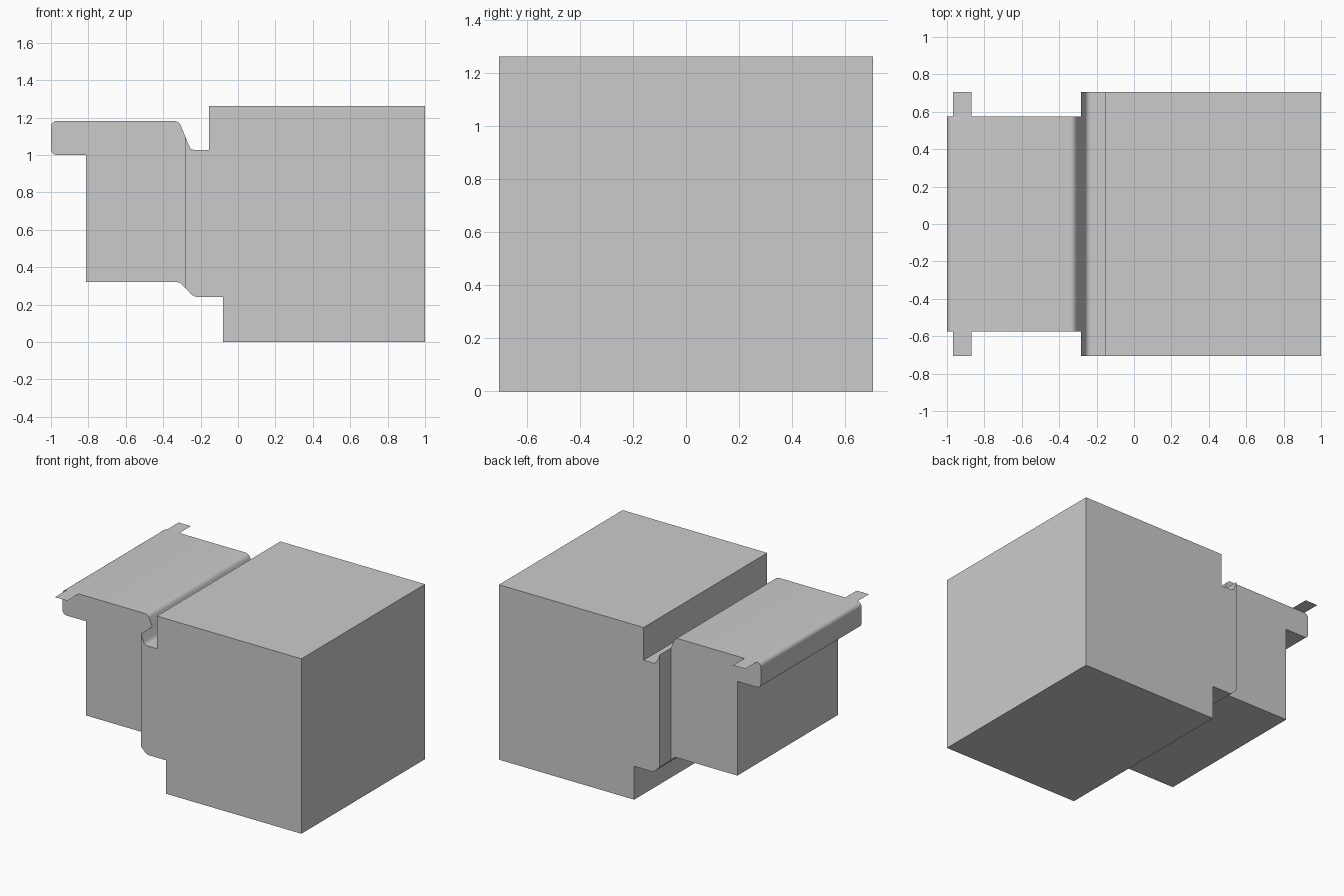
import bpy, bmesh, math
from mathutils import Vector

if "Cube" in bpy.data.objects:
    bpy.data.objects.remove(bpy.data.objects["Cube"])

WIDE, NARROW, STEP_X = 0.705, 0.575, -0.283
TOP_Z, LOW_Z = 1.101, 0.289      # where the profile crosses the width step


def fillet(corners, seg=6):
    """Round each (x, z, tangent_length) corner with a circular arc."""
    out = []
    for i, c in enumerate(corners):
        p = Vector(c[:2])
        if len(c) < 3:
            out.append(p)
            continue
        d0 = (Vector(corners[i - 1][:2]) - p).normalized()
        d1 = (Vector(corners[(i + 1) % len(corners)][:2]) - p).normalized()
        a, b = p + d0 * c[2], p + d1 * c[2]
        w = math.sin(d0.angle(d1) / 2)
        for k in range(seg + 1):
            u = k / seg
            k0, k1, k2 = (1 - u) ** 2, 2 * w * u * (1 - u), u * u
            out.append((a * k0 + p * k1 + b * k2) / (k0 + k1 + k2))
    return out


def finish(name, bm):
    mesh = bpy.data.meshes.new(name)
    bm.to_mesh(mesh)
    bm.free()
    obj = bpy.data.objects.new(name, mesh)
    bpy.context.collection.objects.link(obj)
    bpy.ops.object.select_all(action='DESELECT')
    bpy.context.view_layer.objects.active = obj
    obj.select_set(True)
    bpy.ops.object.shade_smooth_by_angle(angle=math.radians(25))


def extrude(bm, pts, half):
    """Extrude an x-z profile across y, leaving the joint at STEP_X open."""
    front = [bm.verts.new((p.x, -half, p.y)) for p in pts]
    back = [bm.verts.new((p.x, half, p.y)) for p in pts]
    bm.faces.new(front)
    bm.faces.new(back[::-1])
    for i in range(len(pts)):
        j = (i + 1) % len(pts)
        if abs(pts[i].x - STEP_X) < 1e-5 and abs(pts[j].x - STEP_X) < 1e-5:
            continue
        bm.faces.new((front[i], back[i], back[j], front[j]))


def quad(bm, coords):
    bm.faces.new([bm.verts.new(c) for c in coords])


# Wide main body with the top groove and bottom step
bm = bmesh.new()
extrude(bm, fillet([(1, 0), (1, 1.263), (-0.155, 1.263), (-0.155, 1.027),
                    (-0.252, 1.027, 0.02), (STEP_X, TOP_Z), (STEP_X, LOW_Z),
                    (-0.236, 0.241, 0.022), (-0.08, 0.241), (-0.08, 0)]), WIDE)
# Shoulders where the body narrows
for y0, y1 in ((-WIDE, -NARROW), (NARROW, WIDE)):
    quad(bm, [(STEP_X, y0, LOW_Z), (STEP_X, y0, TOP_Z),
              (STEP_X, y1, TOP_Z), (STEP_X, y1, LOW_Z)])
bmesh.ops.remove_doubles(bm, verts=bm.verts, dist=1e-5)
finish("main_body", bm)

# Narrow section with overhanging lip
bm = bmesh.new()
extrude(bm, fillet([(STEP_X, TOP_Z), (-0.316, 1.182, 0.026), (-1, 1.182, 0.032),
                    (-1, 1.0, 0.032), (-0.813, 1.0), (-0.813, 0.32),
                    (-0.31, 0.32, 0.02), (STEP_X, LOW_Z)]), NARROW)
finish("narrow_section", bm)

# Flat tabs continuing the lip's top face on both sides
bm = bmesh.new()
for y0, y1 in ((-WIDE, -NARROW), (NARROW, WIDE)):
    quad(bm, [(-0.968, y0, 1.182), (-0.87, y0, 1.182),
              (-0.87, y1, 1.182), (-0.968, y1, 1.182)])
finish("side_tabs", bm)
